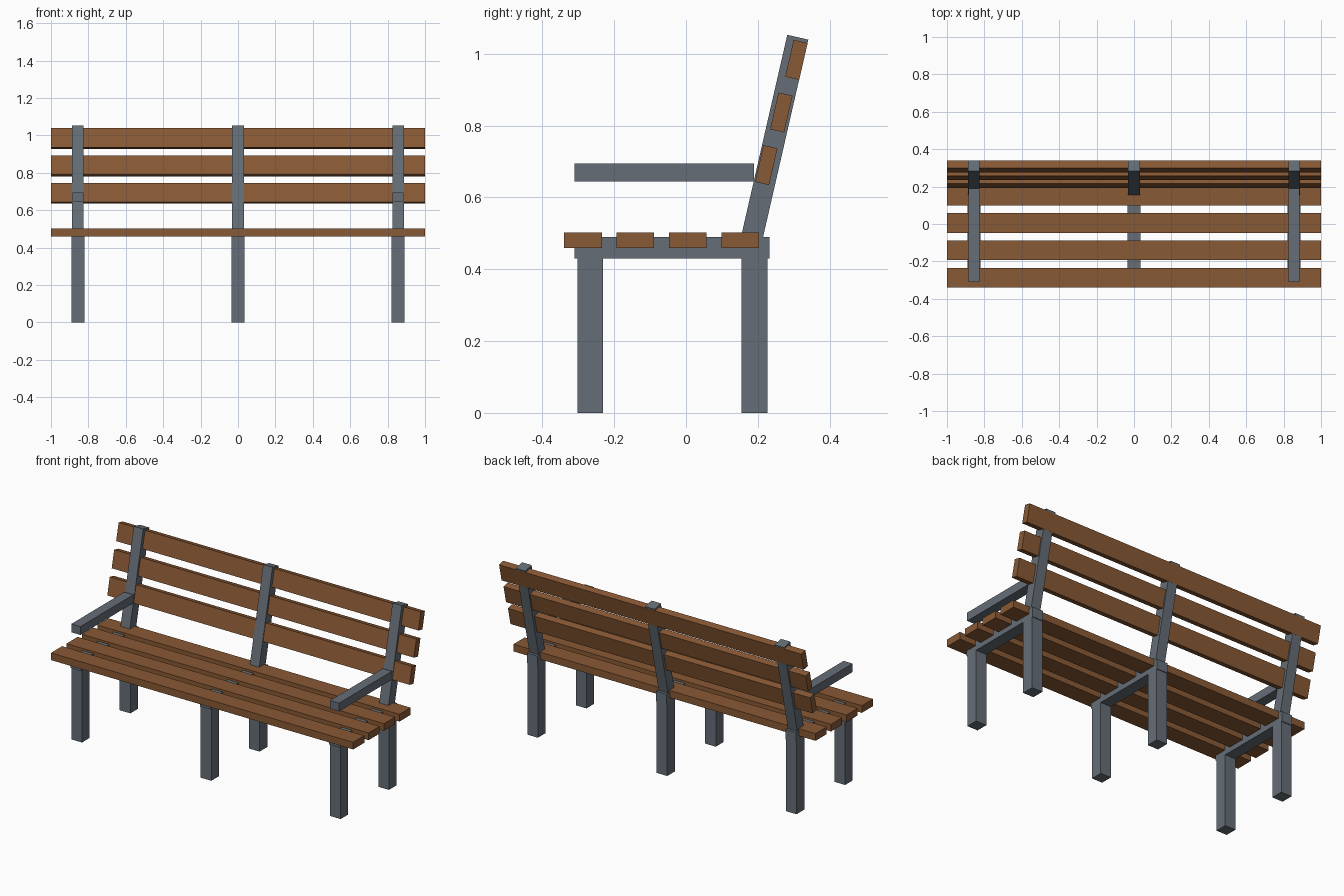
import bpy
from math import radians

default = bpy.data.objects.get("Cube")
if default:
    bpy.data.objects.remove(default, do_unlink=True)


def make_material(name, colour):
    mat = bpy.data.materials.new(name)
    mat.use_nodes = True
    mat.diffuse_color = colour
    mat.node_tree.nodes["Principled BSDF"].inputs["Base Color"].default_value = colour
    return mat


wood = make_material("brown wood", (0.25, 0.10, 0.035, 1))
steel = make_material("grey steel", (0.13, 0.155, 0.18, 1))


def box(name, centre, size, mat, lean=0):
    """Flat-sided bar, optionally leaning back by some degrees."""
    bpy.ops.mesh.primitive_cube_add(size=1, location=centre, rotation=(-radians(lean), 0, 0))
    obj = bpy.context.object
    obj.name = name
    obj.scale = size
    obj.data.materials.append(mat)
    return obj


LEAN = 12.9
SPAN = 0.856

# Three steel frames: legs, seat rail and leaning back post
for side, x in (("right", -SPAN), ("middle", 0), ("left", SPAN)):
    box(f"{side}_front_leg", (x, -0.267, 0.215), (0.07, 0.071, 0.43), steel)
    box(f"{side}_rear_leg", (x, 0.191, 0.215), (0.07, 0.073, 0.43), steel)
    box(f"{side}_seat_rail", (x, -0.039, 0.46), (0.07, 0.542, 0.06), steel)
    box(f"{side}_back_post", (x, 0.246, 0.761), (0.062, 0.06, 0.585), steel, LEAN)
    # Armrests on the outer frames only
    if x:
        box(f"{side}_armrest", (x, -0.06, 0.67), (0.06, 0.5, 0.05), steel)

# Seat slats
for i in range(4):
    box(f"seat_slat_{i + 1}", (0, -0.287 + 0.146 * i, 0.481), (2, 0.105, 0.043), wood)

# Backrest slats
for i in range(3):
    box(f"back_slat_{i + 1}", (0, 0.2235 + 0.042 * i, 0.69 + 0.1465 * i),
        (2, 0.04, 0.105), wood, LEAN)
